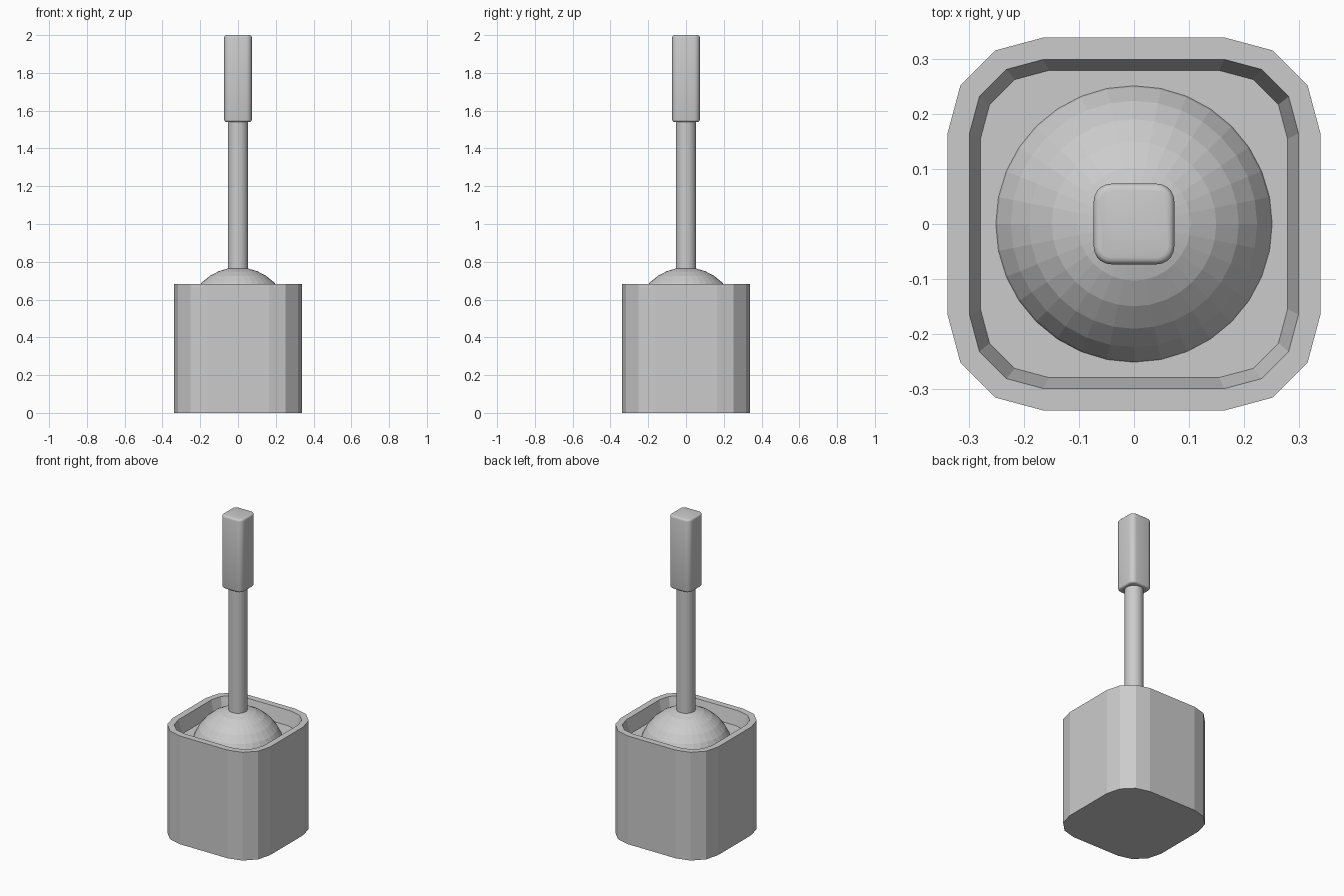
import bpy, bmesh, math

if "Cube" in bpy.data.objects:
    bpy.data.objects.remove(bpy.data.objects["Cube"])


def rounded_square(half, radius, steps):
    """Counter-clockwise outline of a square with arc corners."""
    c = half - radius
    pts = []
    for q, (sx, sy) in enumerate([(1, 1), (-1, 1), (-1, -1), (1, -1)]):
        for i in range(steps + 1):
            a = math.radians(90 * q + 90 * i / steps)
            pts.append((sx * c + radius * math.cos(a), sy * c + radius * math.sin(a)))
    return pts


def loft(name, sections, steps):
    """Skin (half width, corner radius, z) sections and cap both ends."""
    bm = bmesh.new()
    rings = [[bm.verts.new((x, y, z)) for x, y in rounded_square(h, r, steps)]
             for h, r, z in sections]
    n = len(rings[0])
    for a, b in zip(rings, rings[1:]):
        for i in range(n):
            j = (i + 1) % n
            bm.faces.new((a[i], a[j], b[j], b[i]))
    bm.faces.new(rings[0][::-1])
    bm.faces.new(rings[-1])
    mesh = bpy.data.meshes.new(name)
    bm.to_mesh(mesh)
    bm.free()
    obj = bpy.data.objects.new(name, mesh)
    bpy.context.collection.objects.link(obj)
    return obj


def smooth(obj, angle):
    bpy.ops.object.select_all(action='DESELECT')
    obj.select_set(True)
    bpy.context.view_layer.objects.active = obj
    bpy.ops.object.shade_smooth_by_angle(angle=math.radians(angle))


# Holder: faceted rounded box with a shallow tapered recess
loft("holder", [(0.34, 0.175, 0.0), (0.34, 0.175, 0.682),
                (0.30, 0.135, 0.682), (0.28, 0.125, 0.595)], 3)

# Brush head: faceted ball sunk into the recess floor
bpy.ops.mesh.primitive_uv_sphere_add(segments=32, ring_count=16, radius=0.27,
                                     location=(0, 0, 0.50))
bpy.context.object.name = "brush_head"

# Rod from brush head to grip
bpy.ops.mesh.primitive_cylinder_add(vertices=32, radius=0.054, depth=0.85,
                                    location=(0, 0, 1.15))
rod = bpy.context.object
rod.name = "rod"
smooth(rod, 30)

# Grip: rounded square bar with softened ends
b = 0.012
ends = [(0.0735 - b * (1 - math.sin(t)), 0.032 - b * (1 - math.sin(t)), b * (1 - math.cos(t)))
        for t in (0, math.pi / 6, math.pi / 3, math.pi / 2)]
grip = loft("grip", [(h, r, 1.54 + d) for h, r, d in ends]
            + [(h, r, 2.0 - d) for h, r, d in reversed(ends)], 5)
smooth(grip, 35)
